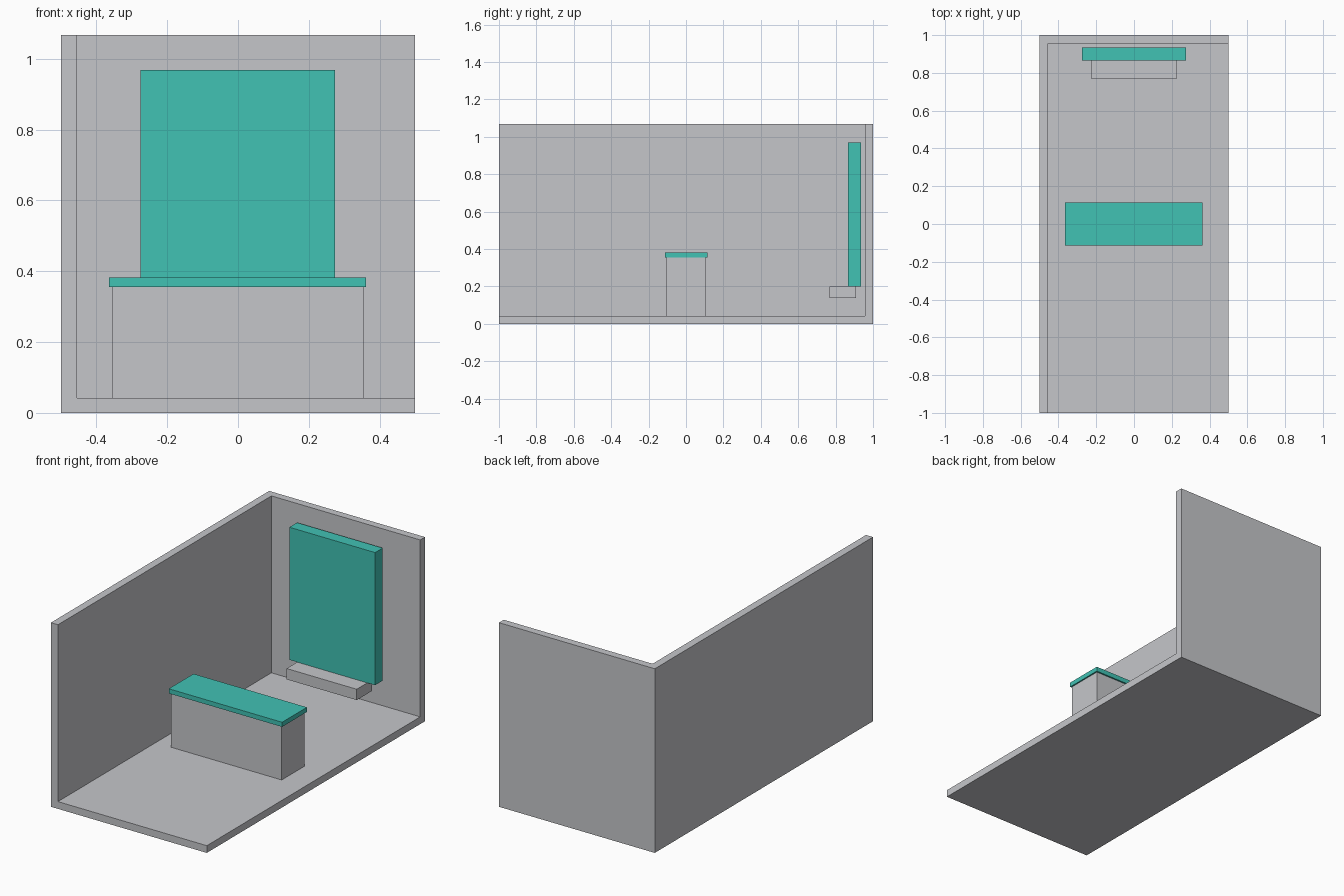
import bpy
from mathutils import Vector

if "Cube" in bpy.data.objects:
    bpy.data.objects.remove(bpy.data.objects["Cube"])


def material(name, rgb):
    m = bpy.data.materials.new(name)
    m.diffuse_color = (*rgb, 1)
    m.use_nodes = True
    m.node_tree.nodes["Principled BSDF"].inputs["Base Color"].default_value = m.diffuse_color
    return m


grey = material("light grey", (0.558, 0.565, 0.591))
teal = material("teal", (0.053, 0.539, 0.456))


def box(name, lo, hi, mat):
    """Axis-aligned box between two corners."""
    lo, hi = Vector(lo), Vector(hi)
    bpy.ops.mesh.primitive_cube_add(size=1, location=(lo + hi) / 2)
    ob = bpy.context.object
    ob.name = name
    ob.scale = hi - lo
    bpy.ops.object.transform_apply(location=False, rotation=False, scale=True)
    ob.data.materials.append(mat)
    return ob


# Room shell: floor, left wall and back wall cut from one block
room = box("room_shell", (-0.5, -1, 0), (0.5, 1, 1.068), grey)
cutter = box("room_cutter", (-0.455, -1.2, 0.042), (0.7, 0.956, 1.3), grey)
cut = room.modifiers.new("hollow", 'BOOLEAN')
cut.operation = 'DIFFERENCE'
cut.solver = 'EXACT'
cut.object = cutter
bpy.context.view_layer.objects.active = room
bpy.ops.object.modifier_apply(modifier=cut.name)
bpy.data.objects.remove(cutter)

# Counter in the middle of the floor
box("counter_base", (-0.355, -0.105, 0.042), (0.354, 0.105, 0.355), grey)
box("counter_top", (-0.365, -0.113, 0.355), (0.362, 0.114, 0.382), teal)

# Upright panel and its ledge by the back wall
box("wall_ledge", (-0.226, 0.768, 0.137), (0.224, 0.909, 0.2), grey)
box("wall_panel", (-0.276, 0.865, 0.2), (0.274, 0.935, 0.969), teal)
